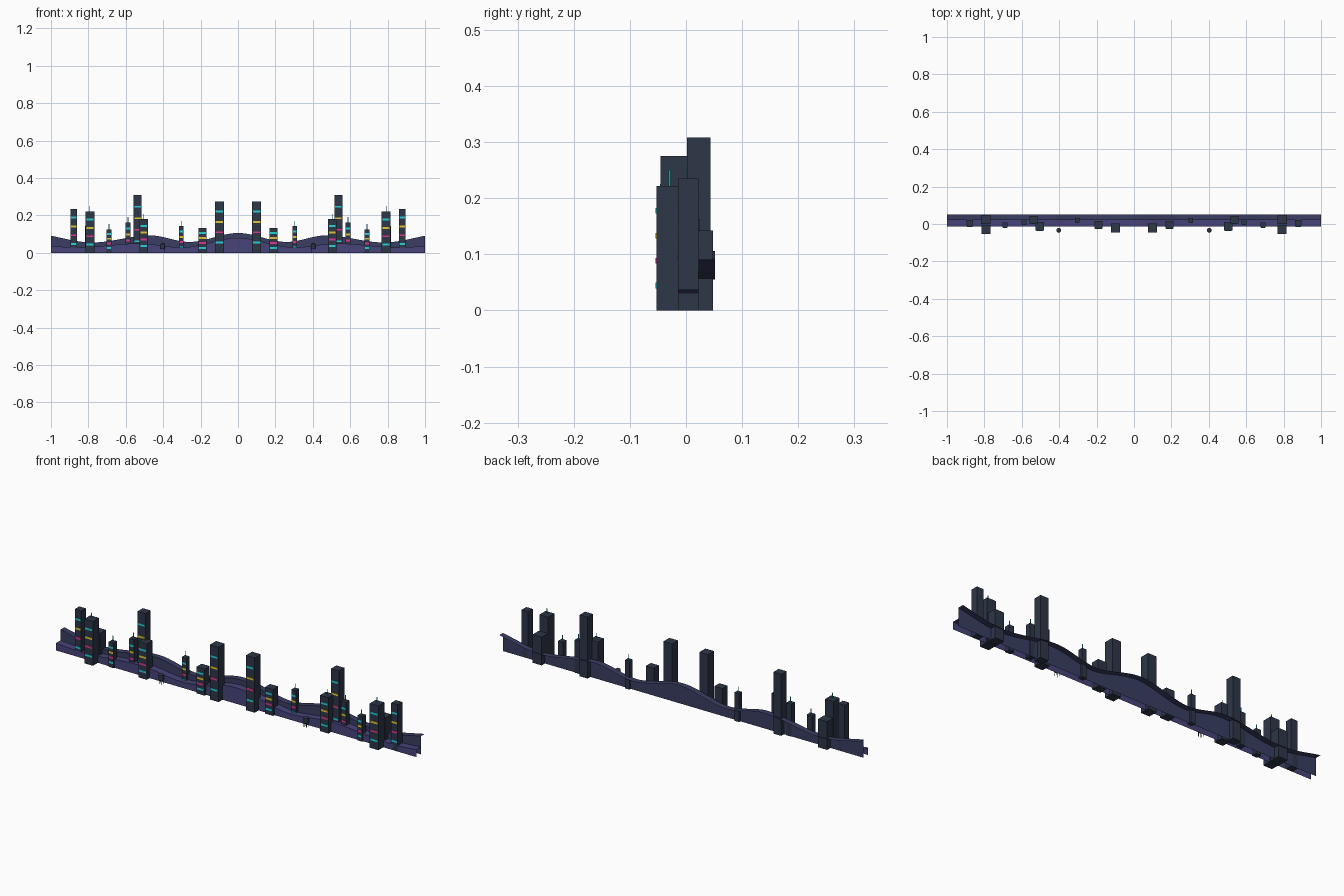
import bpy, bmesh, math
from mathutils import Matrix, Vector

if "Cube" in bpy.data.objects:
    bpy.data.objects.remove(bpy.data.objects["Cube"])


def material(name, hex_code):
    srgb = [int(hex_code[i:i + 2], 16) / 255 for i in (0, 2, 4)]
    color = [c / 12.92 if c < 0.04 else ((c + 0.055) / 1.055) ** 2.4 for c in srgb] + [1]
    m = bpy.data.materials.new(name)
    m.use_nodes = True
    m.diffuse_color = color
    m.node_tree.nodes["Principled BSDF"].inputs["Base Color"].default_value = color
    return m


wall = material("slate_wall", "2d3748")
cyan = material("cyan_light", "22d3dd")
yellow = material("yellow_light", "e6c62e")
magenta = material("magenta_light", "e0358f")
far_hill = material("far_hill_blue", "3a3d62")
near_hill = material("near_hill_purple", "47437a")


def finish(bm, name, mats):
    mesh = bpy.data.meshes.new(name)
    bm.to_mesh(mesh)
    bm.free()
    for m in mats:
        mesh.materials.append(m)
    obj = bpy.data.objects.new(name, mesh)
    bpy.context.collection.objects.link(obj)
    return obj


def add_box(bm, center, size, index=0):
    mat = Matrix.Translation(center) @ Matrix.Diagonal((*size, 1))
    verts = bmesh.ops.create_cube(bm, size=1, matrix=mat)["verts"]
    for f in {f for v in verts for f in v.link_faces}:
        f.material_index = index


def add_cone(bm, center, r1, r2, depth, sides, index=0):
    verts = bmesh.ops.create_cone(bm, cap_ends=True, segments=sides, radius1=r1, radius2=r2,
                                  depth=depth, matrix=Matrix.Translation(center))["verts"]
    for f in {f for v in verts for f in v.link_faces}:
        f.material_index = index


# Hills: an upright front sheet with a ledge running back from its crest
def crest_height(keys, x):
    for (x0, z0), (x1, z1) in zip(keys, keys[1:]):
        if x <= x1:
            t = (x - x0) / (x1 - x0)
            return z0 + (z1 - z0) * t * t * (3 - 2 * t)


def hill(name, keys, front, back, mat, steps=100):
    bm = bmesh.new()
    rows = []
    for i in range(steps + 1):
        x = 2 * i / steps - 1
        z = crest_height(keys, abs(x))
        rows.append([bm.verts.new(p) for p in ((x, front, 0), (x, front, z), (x, back, z))])
    for a, b in zip(rows, rows[1:]):
        for j in range(2):
            bm.faces.new((a[j], b[j], b[j + 1], a[j + 1]))
    finish(bm, name, [mat])


hill("far_hills", [(0, 0.106), (0.26, 0.058), (0.47, 0.093), (0.78, 0.055), (1.1, 0.102)],
     0.022, 0.052, far_hill)
hill("near_hills", [(0, 0.08), (0.3, 0.029), (0.53, 0.05), (0.86, 0.029), (1.1, 0.042)],
     -0.014, 0.022, near_hill)


# Towers: box, four light bands on the front, optional mast
def tower(name, x, y, width, depth, height, mast):
    bm = bmesh.new()
    add_box(bm, (x, y, height / 2), (width, depth, height))
    for i, band in enumerate((1, 3, 2, 1)):
        z = height * (i + 1) / 5
        add_box(bm, (x, y - depth / 2, z), (width * 0.8, 0.003, 0.01), band)
    if mast:
        add_cone(bm, (x, y, height + 0.014), 0.002, 0.002, 0.028, 6, 1)
    finish(bm, name, [wall, cyan, yellow, magenta])


towers = [
    ("inner_tower", 0.1, -0.021, 0.048, 0.048, 0.275, False),
    ("inner_block", 0.19, -0.005, 0.045, 0.04, 0.133, False),
    ("slim_block", 0.304, 0.02, 0.025, 0.025, 0.142, True),
    ("middle_block", 0.504, -0.013, 0.046, 0.046, 0.18, True),
    ("tallest_tower", 0.537, 0.023, 0.044, 0.042, 0.308, False),
    ("narrow_block", 0.588, 0.011, 0.028, 0.028, 0.163, True),
    ("small_block", 0.69, -0.006, 0.028, 0.028, 0.125, True),
    ("outer_tower", 0.792, -0.029, 0.048, 0.048, 0.222, True),
    ("rear_block", 0.792, 0.024, 0.05, 0.048, 0.142, False),
    ("end_tower", 0.878, 0.004, 0.036, 0.036, 0.235, False),
]


# Water tank: drum on four legs with a conical roof
def water_tank(name, x, y):
    bm = bmesh.new()
    add_cone(bm, (x, y, 0.034), 0.012, 0.012, 0.026, 12)
    add_cone(bm, (x, y, 0.051), 0.013, 0, 0.008, 12)
    for sx in (-1, 1):
        for sy in (-1, 1):
            add_box(bm, (x + sx * 0.007, y + sy * 0.007, 0.011), (0.002, 0.002, 0.022))
    finish(bm, name, [wall])


for side, label in ((1, "left"), (-1, "right")):
    for name, x, *rest in towers:
        tower(f"{label}_{name}", side * x, *rest)
    water_tank(f"{label}_water_tank", side * 0.402, -0.034)
